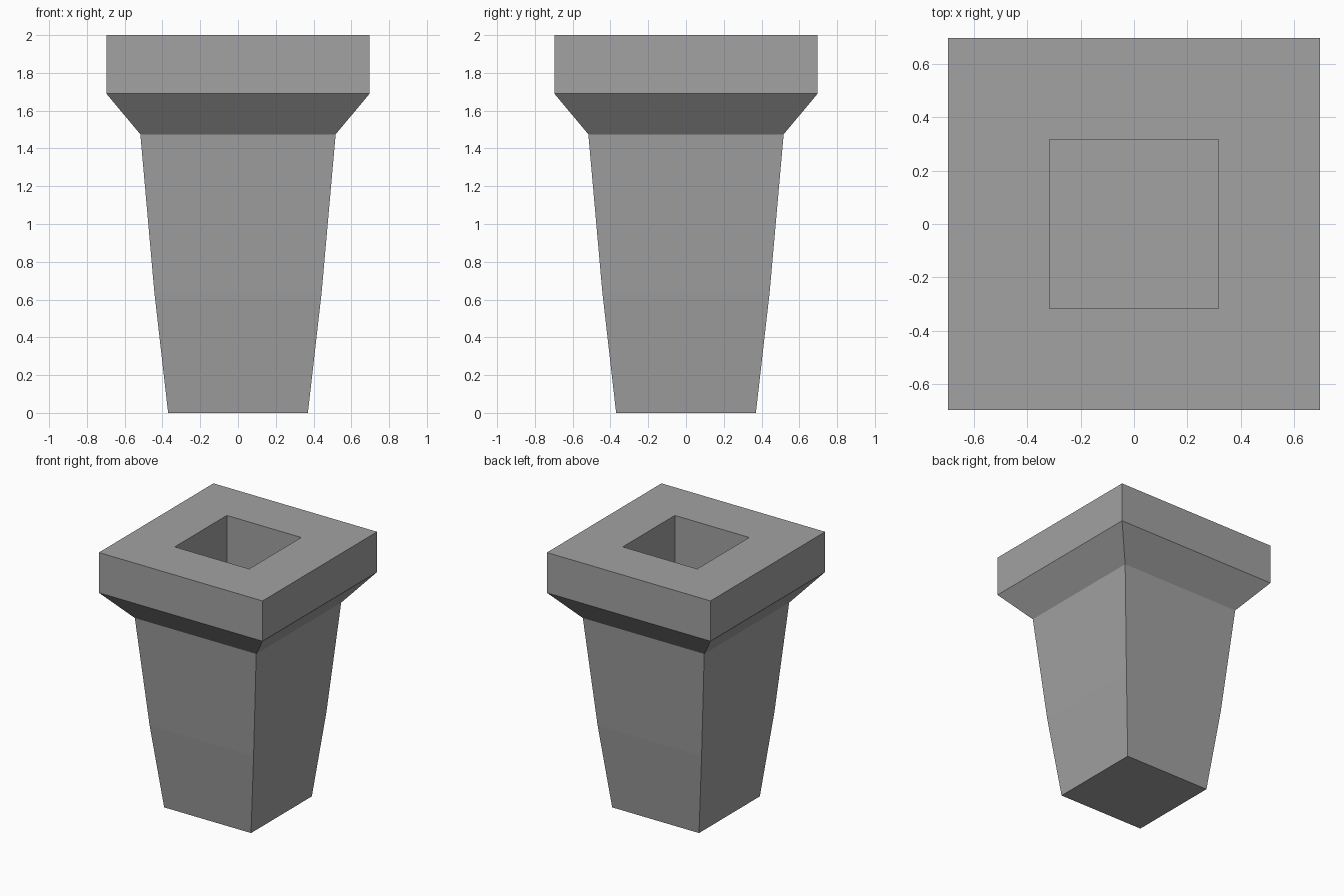
import bpy
import bmesh

cube = bpy.data.objects.get("Cube")
if cube:
    bpy.data.objects.remove(cube, do_unlink=True)

stone = bpy.data.materials.new("grey_stone")
stone.use_nodes = True
colour = (0.36, 0.36, 0.36, 1.0)
stone.diffuse_color = colour
stone.node_tree.nodes["Principled BSDF"].inputs["Base Color"].default_value = colour


def square_ring(bm, half, z):
    return [bm.verts.new((sx * half, sy * half, z))
            for sx, sy in ((-1, -1), (1, -1), (1, 1), (-1, 1))]


def lofted_squares(name, profile):
    """Skin square sections given as (half width, height), closing both ends."""
    bm = bmesh.new()
    rings = [square_ring(bm, half, z) for half, z in profile]
    for low, high in zip(rings, rings[1:]):
        for i in range(4):
            j = (i + 1) % 4
            bm.faces.new((low[i], low[j], high[j], high[i]))
    bm.faces.new(rings[0][::-1])
    bm.faces.new(rings[-1])
    mesh = bpy.data.meshes.new(name)
    bm.to_mesh(mesh)
    bm.free()
    mesh.materials.append(stone)
    obj = bpy.data.objects.new(name, mesh)
    bpy.context.collection.objects.link(obj)
    return obj


# Tapered shaft, flared collar, square cap, then the rim and the recess down inside
lofted_squares("hollow_pillar", [
    (0.37, 0.0),
    (0.443, 0.64),
    (0.517, 1.475),
    (0.697, 1.69),
    (0.697, 2.0),
    (0.317, 2.0),
    (0.317, 1.4),
])
